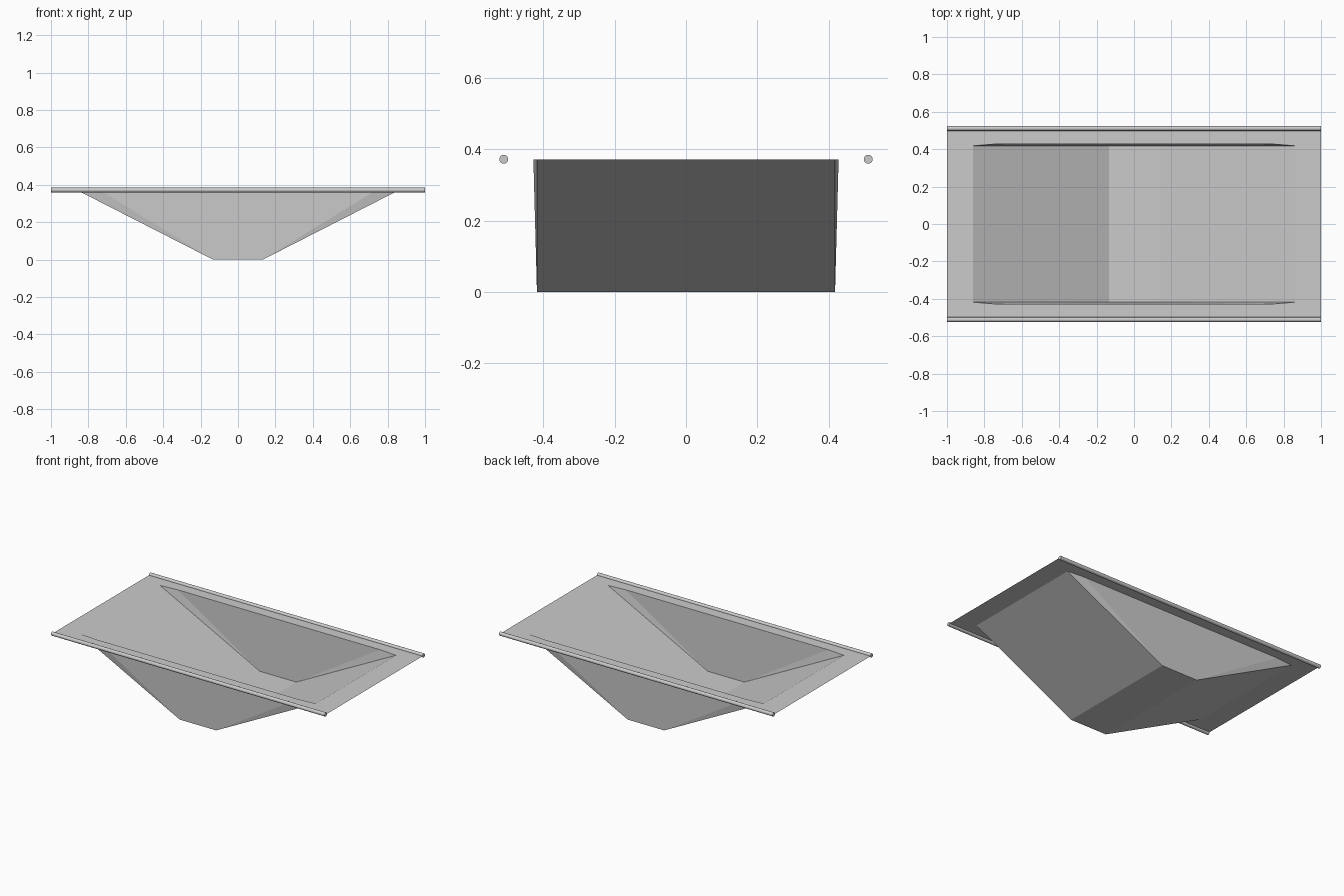
import bpy, bmesh, math

if "Cube" in bpy.data.objects:
    bpy.data.objects.remove(bpy.data.objects["Cube"])

H = 0.372        # height of the flat rim
EDGE = 0.511     # rod axis, outer edge of the sheet
IN = 0.418       # half width of the slopes and floor
BULGE = 0.428    # half width at the top of the side walls

# Pressed sheet: one quarter, mirrored in x and y
v = {
    'floor_mid': (0, 0, 0), 'floor_end': (0.133, 0, 0),
    'floor_corner': (0.133, IN, 0), 'floor_side': (0, IN, 0),
    'lip_mid': (0.862, 0, H), 'lip_corner': (0.862, IN, H),
    'wall_end': (0.74, BULGE, H), 'wall_mid': (0, BULGE, H),
    'rim_mid': (1, 0, H), 'rim_in': (1, IN, H), 'rim_corner': (1, EDGE, H),
    'edge_lip': (0.862, EDGE, H), 'edge_wall': (0.74, EDGE, H), 'edge_mid': (0, EDGE, H),
}
faces = [
    'floor_mid floor_end floor_corner floor_side',      # floor
    'floor_end lip_mid lip_corner floor_corner',        # end slope
    'floor_side floor_corner wall_end wall_mid',        # side wall
    'floor_corner lip_corner wall_end',                 # side wall corner
    'lip_mid rim_mid rim_in lip_corner',                # flat end
    'lip_corner rim_in rim_corner edge_lip',
    'wall_end lip_corner edge_lip edge_wall',           # side flange
    'wall_mid wall_end edge_wall edge_mid',
]
bm = bmesh.new()
bv = {k: bm.verts.new(p) for k, p in v.items()}
for f in faces:
    bm.faces.new([bv[k] for k in f.split()])
mesh = bpy.data.meshes.new("sling_sheet")
bm.to_mesh(mesh)
bm.free()
sheet = bpy.data.objects.new("sling_sheet", mesh)
bpy.context.collection.objects.link(sheet)
mirror = sheet.modifiers.new("mirror", 'MIRROR')
mirror.use_axis = (True, True, False)

# Side rods along both long edges
for name, s in (("front_rod", -1), ("back_rod", 1)):
    bpy.ops.mesh.primitive_cylinder_add(vertices=24, radius=0.0125, depth=2,
                                        location=(0, s * EDGE, H),
                                        rotation=(0, math.pi / 2, 0))
    bpy.context.object.name = name
    bpy.ops.object.shade_smooth_by_angle(angle=math.radians(30))
